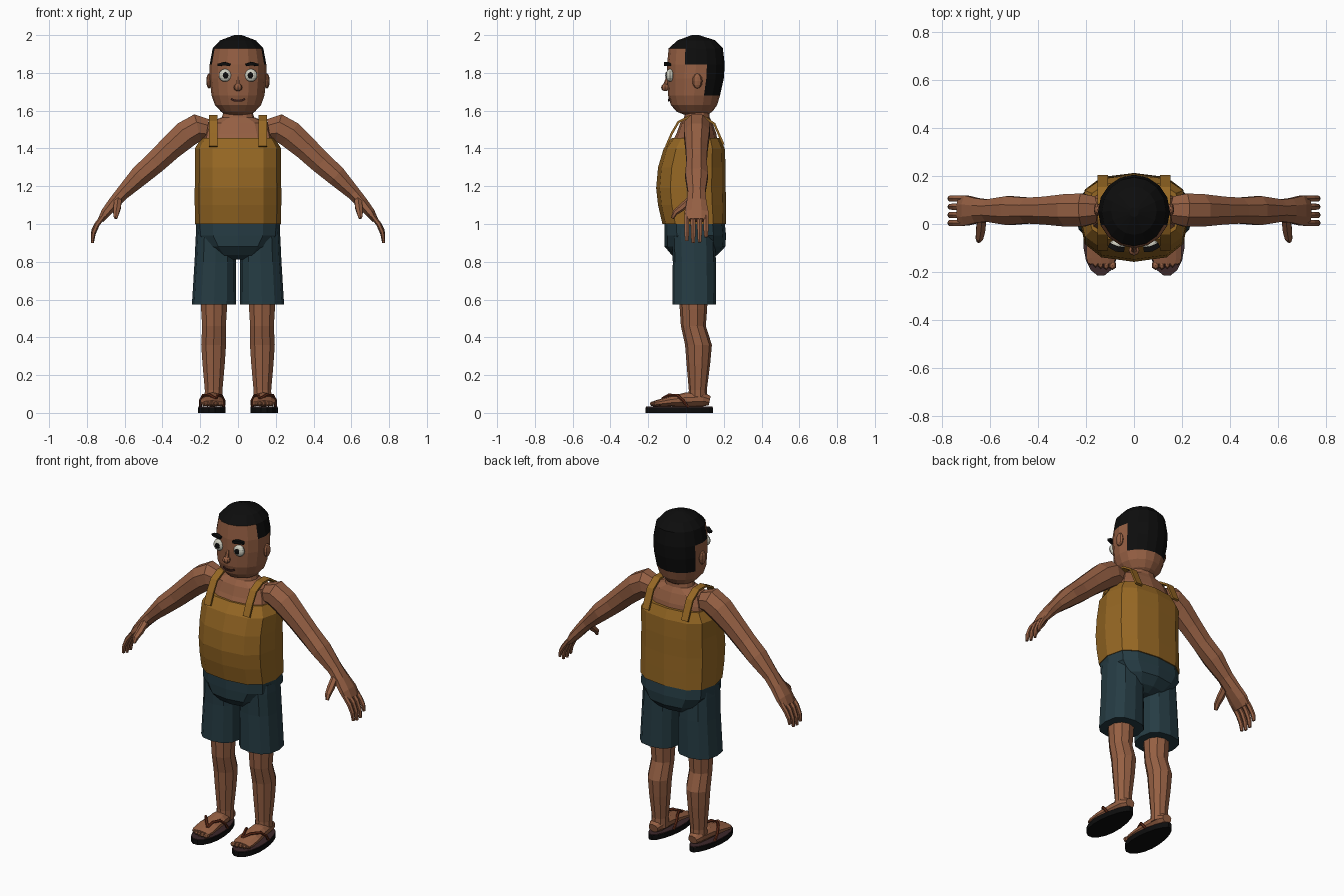
import bpy, bmesh, math
from mathutils import Vector, Matrix


def material(name, rgb):
    m = bpy.data.materials.new(name)
    m.diffuse_color = (*rgb, 1)
    return m


SKIN = material("brown skin", (0.30, 0.115, 0.056))
BLACK = material("black", (0.004, 0.004, 0.004))
SHIRT = material("ochre cloth", (0.30, 0.135, 0.017))
SHORTS = material("dark teal cloth", (0.019, 0.045, 0.057))
LEATHER = material("red brown leather", (0.13, 0.026, 0.010))
INSOLE = material("plum insole", (0.045, 0.021, 0.023))
WHITE = material("eye white", (0.62, 0.62, 0.53))
LIP = material("dark lip", (0.045, 0.015, 0.012))


def finish(name, bm, mats, rule=None, mirror=False):
    bmesh.ops.recalc_face_normals(bm, faces=bm.faces)
    if rule:
        for f in bm.faces:
            f.material_index = rule(f.calc_center_median())
    me = bpy.data.meshes.new(name)
    bm.to_mesh(me)
    bm.free()
    for m in mats:
        me.materials.append(m)
    ob = bpy.data.objects.new(name, me)
    bpy.context.collection.objects.link(ob)
    if mirror:
        ob.modifiers.new("mirror", 'MIRROR')
    return ob


def skin_rings(rings):
    bm = bmesh.new()
    loops = [[bm.verts.new(p) for p in r] for r in rings]
    n = len(loops[0])
    for a, b in zip(loops, loops[1:]):
        for i in range(n):
            j = (i + 1) % n
            bm.faces.new((a[i], a[j], b[j], b[i]))
    bm.faces.new(loops[0])
    bm.faces.new(loops[-1])
    return bm


def body(name, rows, n, mats, x=0.0, power=1.0, rule=None, mirror=False):
    """Stack of level rings; each row is z, front y, back y, half width, optional centre x."""
    rings = []
    for z, yf, yb, rx, *cx in rows:
        ring = []
        for i in range(n):
            a = 2 * math.pi * i / n - math.pi / 2
            c, s = math.cos(a), math.sin(a)
            c = math.copysign(abs(c) ** power, c)
            s = math.copysign(abs(s) ** power, s)
            ring.append(((cx[0] if cx else x) + rx * c, (yf + yb) / 2 + (yb - yf) / 2 * s, z))
        rings.append(ring)
    return finish(name, skin_rings(rings), mats, rule, mirror)


def tube(name, rows, n, mat, ref, mirror=False):
    """Swept limb; each row is x, y, z, thickness radius, radius along ref."""
    pts = [Vector(r[:3]) for r in rows]
    rings = []
    k = math.sqrt(2) if n == 4 else 1
    for i, r in enumerate(rows):
        t = (pts[min(i + 1, len(pts) - 1)] - pts[max(i - 1, 0)]).normalized()
        v = Vector(ref)
        v = (v - v.dot(t) * t).normalized()
        u = t.cross(v)
        rings.append([pts[i] + k * (v * r[4] * math.cos(a) + u * r[3] * math.sin(a))
                      for a in (2 * math.pi * (j + 0.5) / n for j in range(n))])
    return finish(name, skin_rings(rings), [mat], None, mirror)


def ball(name, loc, size, mat, mirror=False, seg=10, rings=6):
    bm = bmesh.new()
    bmesh.ops.create_uvsphere(bm, u_segments=seg, v_segments=rings, radius=1,
                              matrix=Matrix.LocRotScale(Vector(loc), None, Vector(size)))
    return finish(name, bm, [mat], None, mirror)


X, Y, Z = (1, 0, 0), (0, 1, 0), (0, 0, 1)


# head with hair cap, stepped in front of and behind the ears
def hair_rule(c):
    return int(c.z > 1.93 or (c.z > 1.845 and c.y > 0) or (c.z > 1.68 and c.y > 0.107))


body("head", [(1.575, 0.00, 0.11, 0.06), (1.595, -0.05, 0.14, 0.09), (1.63, -0.08, 0.165, 0.122),
              (1.68, -0.095, 0.18, 0.14), (1.77, -0.10, 0.20, 0.15), (1.845, -0.10, 0.205, 0.15),
              (1.93, -0.092, 0.195, 0.134), (1.972, -0.045, 0.155, 0.095), (2.0, 0.03, 0.07, 0.02)],
     16, [SKIN, BLACK], rule=hair_rule)

# face
ball("ear", (0.153, 0.06, 1.757), (0.015, 0.027, 0.04), SKIN, True, 8, 6)
ball("eye", (0.068, -0.085, 1.787), (0.034, 0.022, 0.034), WHITE, True, 12, 8)
ball("pupil", (0.066, -0.104, 1.787), (0.016, 0.006, 0.017), BLACK, True)
tube("eyebrow", [(0.042, -0.107, 1.842, 0.010, 0.007), (0.072, -0.104, 1.849, 0.012, 0.009),
                 (0.104, -0.088, 1.842, 0.010, 0.006)], 4, BLACK, Z, True)
tube("nose_bridge", [(0, -0.095, 1.78, 0.008, 0.008), (0, -0.112, 1.725, 0.014, 0.014)], 6, SKIN, X)
ball("nose", (0, -0.11, 1.723), (0.023, 0.022, 0.02), SKIN, seg=8)
tube("mouth", [(-0.036, -0.088, 1.662, 0.004, 0.005), (-0.018, -0.091, 1.653, 0.004, 0.005),
               (0.018, -0.091, 1.653, 0.004, 0.005), (0.036, -0.088, 1.662, 0.004, 0.005)], 4, LIP, Z)

# neck and upper chest
body("neck_and_chest", [(1.42, -0.08, 0.17, 0.20), (1.48, -0.05, 0.16, 0.185), (1.535, -0.03, 0.14, 0.165),
                        (1.565, -0.01, 0.125, 0.085), (1.62, 0.0, 0.12, 0.07)], 12, [SKIN], power=0.9)

# tank top
body("tank_top", [(1.0, -0.125, 0.213, 0.228), (1.1, -0.148, 0.212, 0.229), (1.19, -0.158, 0.21, 0.229),
                  (1.3, -0.148, 0.21, 0.227), (1.4, -0.118, 0.205, 0.228), (1.455, -0.075, 0.18, 0.195)],
     12, [SHIRT], power=0.75)
tube("shoulder_strap", [(0.131, y, z, 0.006, 0.022) for y, z in
                        ((-0.105, 1.41), (-0.075, 1.48), (-0.04, 1.54), (0.02, 1.57), (0.09, 1.57),
                         (0.15, 1.53), (0.198, 1.42))], 4, SHIRT, X, True)

# arms down to the flat palms
tube("arm", [(0.165, 0.06, 1.50, 0.06, 0.06), (0.215, 0.058, 1.51, 0.078, 0.075),
             (0.275, 0.057, 1.475, 0.078, 0.073), (0.36, 0.056, 1.40, 0.069, 0.063),
             (0.44, 0.056, 1.325, 0.064, 0.058), (0.52, 0.056, 1.255, 0.058, 0.065),
             (0.61, 0.056, 1.165, 0.040, 0.05), (0.655, 0.056, 1.115, 0.034, 0.056),
             (0.70, 0.056, 1.06, 0.028, 0.068), (0.727, 0.056, 1.02, 0.018, 0.066)], 8, SKIN, Y, True)
for i, tip in enumerate((0.93, 0.903, 0.90, 0.91)):
    y = 0.106 - 0.034 * i
    tube("finger_%d" % (i + 1), [(0.71, y, 1.045, 0.013, 0.015), (0.745, y, 1.0, 0.014, 0.015),
                                 (0.765, y, (1.0 + tip) / 2, 0.012, 0.014), (0.771, y, tip, 0.008, 0.010)],
         6, SKIN, Y, True)
tube("thumb", [(0.635, 0.02, 1.125, 0.02, 0.022), (0.64, -0.025, 1.085, 0.019, 0.022),
               (0.645, -0.058, 1.06, 0.015, 0.018), (0.648, -0.072, 1.03, 0.008, 0.01)], 6, SKIN, X, True)

# shorts
body("shorts_hips", [(1.01, -0.115, 0.205, 0.224), (0.94, -0.115, 0.212, 0.222), (0.88, -0.113, 0.208, 0.175),
                     (0.835, -0.075, 0.165, 0.125), (0.812, -0.03, 0.12, 0.08)], 12, [SHORTS], power=0.75)
body("shorts_leg", [(0.98, -0.07, 0.15, 0.10, 0.12), (0.93, -0.075, 0.155, 0.107, 0.117),
                    (0.80, -0.07, 0.158, 0.11, 0.12), (0.575, -0.072, 0.16, 0.117, 0.127)],
     12, [SHORTS], power=0.8, mirror=True)

# legs
body("leg", [(0.64, -0.04, 0.115, 0.075, 0.127), (0.55, -0.033, 0.112, 0.072, 0.127),
             (0.46, -0.027, 0.105, 0.066, 0.127), (0.36, -0.005, 0.137, 0.069, 0.129),
             (0.26, 0.003, 0.128, 0.062, 0.129), (0.12, 0.015, 0.11, 0.049, 0.129),
             (0.06, 0.01, 0.115, 0.05, 0.130)], 10, [SKIN], mirror=True)

# feet
tube("foot", [(0.132, 0.125, 0.065, 0.025, 0.03), (0.133, 0.09, 0.072, 0.038, 0.045),
              (0.135, 0.0, 0.070, 0.038, 0.054), (0.138, -0.08, 0.062, 0.027, 0.063),
              (0.138, -0.14, 0.053, 0.019, 0.064), (0.138, -0.165, 0.05, 0.015, 0.056)], 10, SKIN, X, True)
for i, (x, y, r) in enumerate(((0.09, -0.172, 0.017), (0.116, -0.172, 0.013), (0.139, -0.168, 0.012),
                               (0.161, -0.162, 0.012), (0.181, -0.152, 0.011))):
    ball("toe_%d" % (i + 1), (x, y, 0.048), (r, 0.02, 0.014), SKIN, True, 6, 4)


# sandals: outline wider at the toes, with a thin inner sole on top
def sole(name, z0, z1, grow, mat):
    bm = bmesh.new()
    rings = []
    for z in (z0, z1):
        ring = []
        for i in range(18):
            a = 2 * math.pi * i / 18
            w = 0.070 - 0.013 * math.sin(a) + grow
            ring.append((0.138 + w * math.cos(a) * 1.04, -0.036 + (0.181 + grow) * math.sin(a), z))
        rings.append(ring)
    bm.free()
    return finish(name, skin_rings(rings), [mat], None, True)


sole("sandal_sole", 0.0, 0.029, 0.0, BLACK)
sole("sandal_insole", 0.029, 0.033, -0.002, INSOLE)
for name, xs in (("outer_thong", (0.116, 0.15, 0.185, 0.2, 0.198)),
                 ("inner_thong", (0.116, 0.108, 0.088, 0.074, 0.076))):
    tube(name, [(x, y, z, 0.008, 0.008) for x, (y, z) in
                zip(xs, ((-0.125, 0.075), (-0.09, 0.095), (-0.045, 0.093), (-0.015, 0.065), (0.01, 0.03)))],
         6, LEATHER, Z, True)
